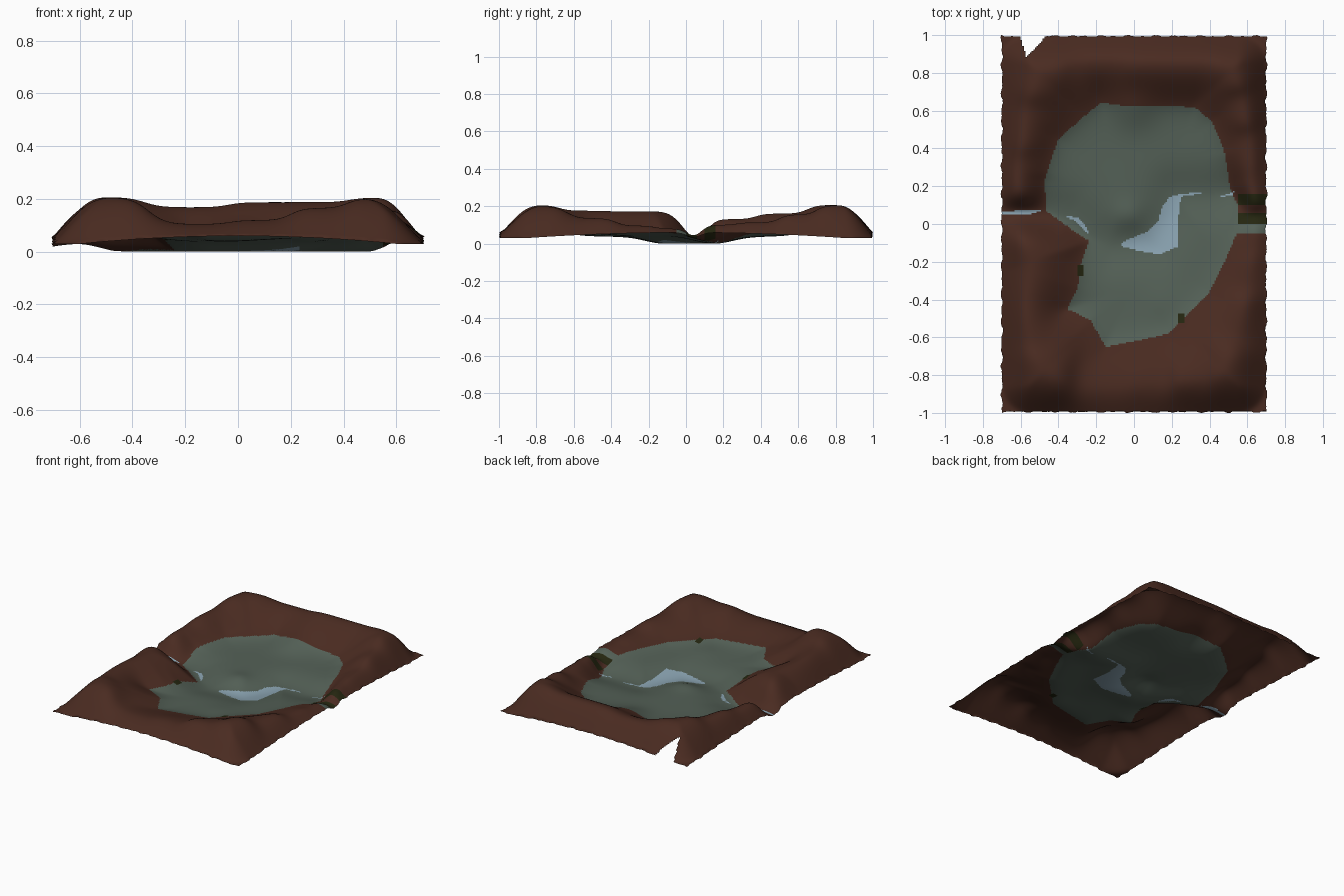
import bpy, bmesh, math, random

if "Cube" in bpy.data.objects:
    bpy.data.objects.remove(bpy.data.objects["Cube"])
random.seed(4)

# ---- plan: valley outline, stream course, pools, rim crest heights
VALLEY = [(-.17, .645), (-.09, .63), (0, .625), (.32, .62), (.41, .545), (.475, .4), (.51, .185), (.55, .1),
          (.545, -.05), (.475, -.21), (.4, -.36), (.28, -.48), (.185, -.58), (.03, -.615), (-.15, -.65),
          (-.23, -.51), (-.355, -.45), (-.3, -.34), (-.28, -.21), (-.24, -.09), (-.33, -.03),
          (-.465, .07), (-.475, .23), (-.4, .45), (-.265, .57)]
STREAM = [(-.72, .058), (-.5, .07), (-.35, .03), (-.24, -.06), (-.12, -.12), (.1, -.1),
          (.19, .05), (.23, .15), (.4, .15), (.54, .175), (.72, .04)]
POOLS = [[(-.07, -.1), (0, -.07), (.08, -.035), (.13, .02), (.15, .1), (.195, .145), (.25, .158), (.36, .17),
          (.36, .16), (.25, .145), (.235, .03), (.235, -.12), (.14, -.158), (.065, -.15), (-.07, -.118)],
         [(-.37, .042), (-.3, .035), (-.26, .0), (-.235, -.065), (-.265, -.03), (-.31, .018)],
         [(.45, .142), (.52, .15), (.54, .178), (.5, .16)],
         [(-.71, .05), (-.56, .048), (-.53, .058), (-.46, .08), (-.53, .072), (-.71, .07)]]
CREST = [(-.53, -.8, .216), (-.15, -.8, .112), (.1, -.8, .127), (.3, -.8, .175), (.52, -.8, .212),
         (.6, -.5, .145), (.6, -.25, .105), (.6, -.08, .088), (.62, .15, .11), (.6, .4, .122),
         (.58, .6, .165), (.53, .8, .215), (.3, .8, .197), (.1, .8, .197), (-.17, .8, .177),
         (-.53, .8, .216), (-.57, .5, .17), (-.57, .25, .14), (-.55, -.15, .182), (-.53, -.35, .182),
         (-.5, -.55, .185)]


def seg_dist(x, y, a, b):
    dx, dy = b[0] - a[0], b[1] - a[1]
    t = max(0, min(1, ((x - a[0]) * dx + (y - a[1]) * dy) / (dx * dx + dy * dy)))
    return math.hypot(x - a[0] - t * dx, y - a[1] - t * dy)


def inside(x, y, poly):
    r = False
    for a, b in zip(poly, poly[1:] + poly[:1]):
        if (a[1] > y) != (b[1] > y) and x < a[0] + (y - a[1]) * (b[0] - a[0]) / (b[1] - a[1]):
            r = not r
    return r


def line_dist(x, y, pts, closed=False):
    ends = pts[1:] + pts[:1] if closed else pts[1:]
    return min(seg_dist(x, y, a, b) for a, b in zip(pts, ends))


def bump(x, y, cx, cy, s, h):
    return h * math.exp(-((x - cx) ** 2 + (y - cy) ** 2) / (s * s))


def smooth(t):
    return t * t * (3 - 2 * t)


def edge_dist(x, y, r=.15):
    # distance in from a rounded rectangle
    qx, qy = abs(x) - .7 + r, abs(y) - 1 + r
    d = math.hypot(max(qx, 0), max(qy, 0)) + min(max(qx, qy), 0) - r
    return max(0, -d)


def height(x, y):
    ds = line_dist(x, y, STREAM)
    dv = line_dist(x, y, VALLEY, True)
    floor = .008 + .037 * (1 - math.exp(-(ds / .14) ** 2))
    # valley floor rises into the slope
    floor += .026 * math.exp(-dv / .06) * min(1, ds / .2)
    floor += bump(x, y, 0, .62, .12, .03) + bump(x, y, -.03, .04, .08, .018)
    floor += bump(x, y, .15, -.42, .1, .008)
    if inside(x, y, VALLEY):
        return floor
    floor += .026 * (1 - math.exp(-dv / .06)) * min(1, ds / .2)
    de = edge_dist(x, y)
    t = de / (de + dv + 1e-6)
    ws = [1 / ((x - cx) ** 2 + (y - cy) ** 2 + .008) ** 2 for cx, cy, _ in CREST]
    crest = sum(w * c[2] for w, c in zip(ws, CREST)) / sum(ws)
    # stream gaps through the left and right rims
    if x < 0:
        gap = math.exp(-((y - .06) / (.1 if y < .06 else .07)) ** 2) * smooth(min(1, max(0, (-x - .3) / .12)))
        crest += (.035 - crest) * gap
    else:
        gap = math.exp(-((y - .04) / .055) ** 2)
        crest += (.052 - crest) * gap
    # outer edge bows up between the corners
    along = x / .6 if abs(y) - 1 > abs(x) - .7 else y / .85
    edge = .038 + .03 * max(0, 1 - along ** 2) - (.04 if x < 0 else .025) * gap
    tc = .4
    if t < tc:
        u = t / tc
        return edge + (crest - edge) * (.2 * smooth(u) + .8 * math.sin(u * math.pi / 2))
    u = (t - tc) / (1 - tc)
    return crest + (floor - crest) * (.6 * smooth(u) + .4 * u * u)


EARTH, GRASS, WATER, DARK = range(4)


def region(x, y):
    if any(inside(x, y, p) for p in POOLS):
        return WATER
    if x > .55 and (.1 < y < .155 or 0 < y < .06):
        return DARK
    if x > .54 and -.05 < y < 0:
        return GRASS
    if (abs(x + .283) < .018 and abs(y + .245) < .03) or (abs(x - .25) < .017 and abs(y + .5) < .022):
        return DARK
    return GRASS if inside(x, y, VALLEY) else EARTH


def in_notch(x, y):
    k = (y - .88) / .11
    return k > 0 and -.57 - .03 * k < x < -.57 + .1 * k


def ragged(s):
    return .003 * math.sin(s * 47) + .003 * math.sin(s * 83 + 1) + random.uniform(-.002, .002)


# ---- terrain sheet
NX, NY = 168, 240
bm = bmesh.new()
grid = []
for j in range(NY + 1):
    row = []
    for i in range(NX + 1):
        x, y = -.7 + 1.4 * i / NX, -1 + 2 * j / NY
        z = height(x, y)
        # ragged outer edge
        if i in (0, NX):
            x += ragged(y) * (1 if x > 0 else -1)
        if j in (0, NY):
            y -= (.006 + ragged(x)) * (1 if y > 0 else -1)
        row.append(bm.verts.new((x, y, z)))
    grid.append(row)
for j in range(NY):
    for i in range(NX):
        x, y = -.7 + 1.4 * (i + .5) / NX, -1 + 2 * (j + .5) / NY
        if in_notch(x, y):
            continue
        f = bm.faces.new((grid[j][i], grid[j][i + 1], grid[j + 1][i + 1], grid[j + 1][i]))
        f.material_index = region(x, y)
        f.smooth = True
# soften creases of the height rule
inner = [v for v in bm.verts if v.link_faces and not v.is_boundary]
for _ in range(8):
    bmesh.ops.smooth_vert(bm, verts=inner, factor=.5, use_axis_z=True)
bmesh.ops.delete(bm, geom=[v for v in bm.verts if not v.link_faces], context='VERTS')
low = min(v.co.z for v in bm.verts)
for v in bm.verts:
    v.co.z -= low

me = bpy.data.meshes.new("valley_terrain")
bm.to_mesh(me)
bm.free()
for name, col in (("red_earth", (.068, .024, .015)), ("grey_green_grass", (.089, .119, .095)),
                  ("stream_blue", (.26, .375, .45)), ("dark_olive", (.018, .019, .005))):
    m = bpy.data.materials.new(name)
    m.diffuse_color = (*col, 1)
    m.use_nodes = True
    m.node_tree.nodes["Principled BSDF"].inputs["Base Color"].default_value = m.diffuse_color
    me.materials.append(m)
ob = bpy.data.objects.new("valley_terrain", me)
bpy.context.collection.objects.link(ob)
